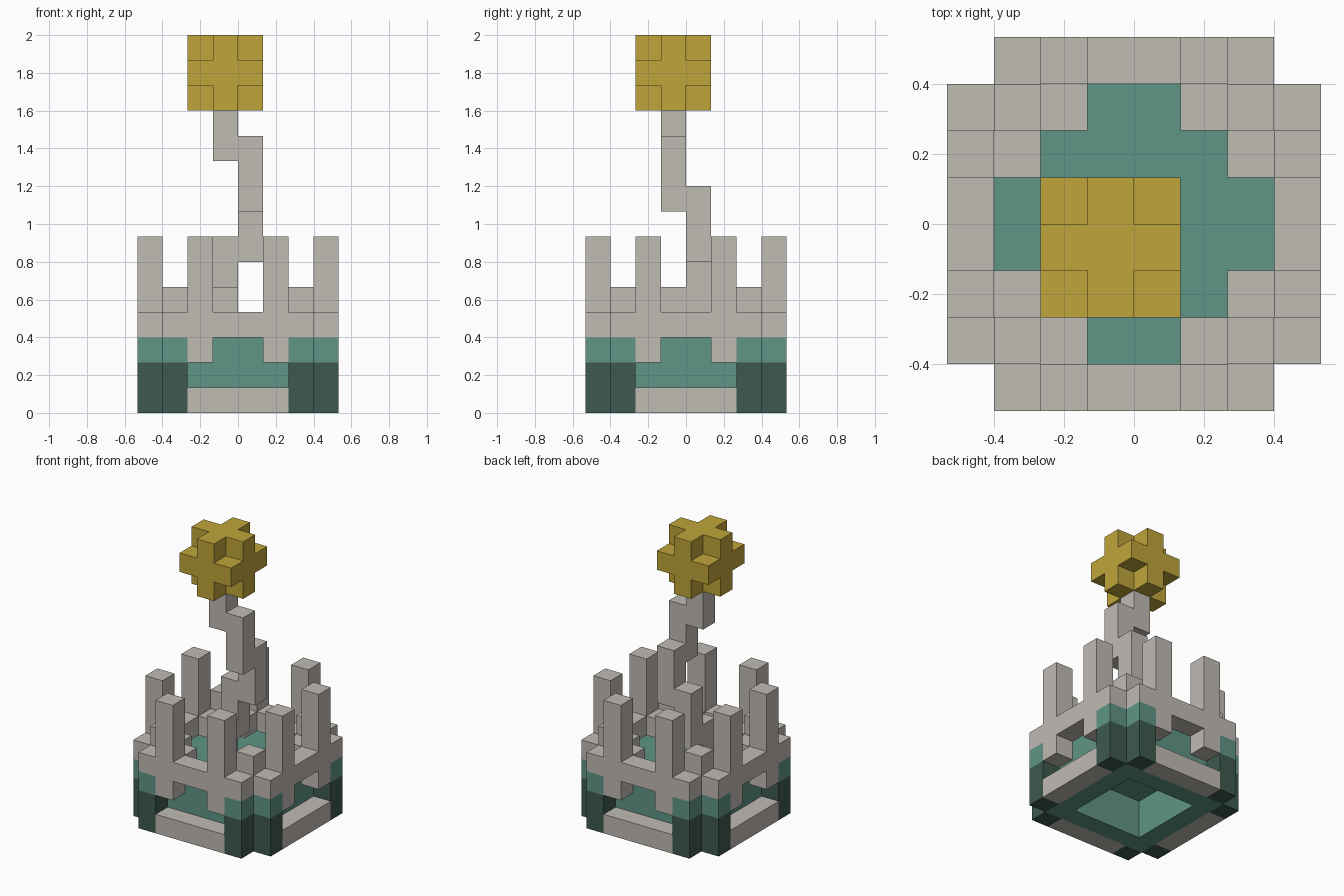
import bpy, bmesh
from mathutils import Vector

U = 2 / 15  # edge length of one block

cube = bpy.data.objects.get("Cube")
if cube:
    bpy.data.objects.remove(cube, do_unlink=True)


def material(name, rgb):
    m = bpy.data.materials.new(name)
    m.use_nodes = True
    m.diffuse_color = (*rgb, 1)
    m.node_tree.nodes["Principled BSDF"].inputs["Base Color"].default_value = (*rgb, 1)
    return m


STONE = material("pale stone", (0.53, 0.495, 0.455))
TEAL = material("teal", (0.116, 0.30, 0.238))
DARK = material("dark teal", (0.046, 0.10, 0.077))
GOLD = material("gold", (0.53, 0.377, 0.043))

parts = {}


def box(part, mat, x, y, z):
    """Fill a range of grid blocks; each range is (start, end)."""
    cells = parts.setdefault(part, (mat, set()))[1]
    cells.update((i, j, k) for i in range(*x) for j in range(*y) for k in range(*z))


def ring(part, mat, a, b, z):
    """Fill the blocks at distance a and b from the axes, in all quadrants and both ways round."""
    for p, q in {(a, b), (b, a)}:
        for i in (p - 1, -p):
            for j in (q - 1, -q):
                box(part, mat, (i, i + 1), (j, j + 1), z)


# Corner pillars with lighter caps
ring("corner_pillars", DARK, 4, 3, (0, 2))
ring("pillar_caps", TEAL, 4, 3, (2, 3))

# Sills and window brackets between the pillars
for n in (1, 2):
    ring("window_sills", STONE, 4, n, (0, 1))
ring("window_brackets", STONE, 4, 2, (2, 3))

# Basin walls and floor, hollow underneath
for n in (1, 2, 3):
    ring("basin_walls", TEAL, 3, n, (0, 3))
box("basin_floor", TEAL, (-2, 2), (-2, 2), (2, 3))

# Stone rim with filled inner corners
for n in (1, 2, 3):
    ring("rim", STONE, 4, n, (3, 4))
for n in (2, 3):
    ring("rim", STONE, 3, n, (3, 4))

# Tall posts and short corner stubs
ring("rim_posts", STONE, 4, 2, (4, 7))
ring("corner_stubs", STONE, 3, 3, (4, 5))

# Winding stem, stepping around the centre as it climbs
for i, j, low, high in ((-1, -1, 3, 5), (-1, 0, 4, 7), (0, 0, 6, 9), (0, -1, 8, 11), (-1, -1, 10, 12)):
    box("winding_stem", STONE, (i, i + 1), (j, j + 1), (low, high))

# Gold ball: a cube without its eight corners
box("gold_ball", GOLD, (-2, 1), (-2, 1), (12, 15))
ball = parts["gold_ball"][1]
ball -= {(i, j, k) for i in (-2, 0) for j in (-2, 0) for k in (12, 14)}

# Build every part, keeping only the exposed block faces
filled = set().union(*(cells for _, cells in parts.values()))
for name, (mat, cells) in parts.items():
    bm = bmesh.new()
    for cell in sorted(cells):
        for axis in range(3):
            for side in (0, 1):
                near = list(cell)
                near[axis] += 2 * side - 1
                if tuple(near) in filled:
                    continue
                s, t = (axis + 1) % 3, (axis + 2) % 3
                corners = []
                for ds, dt in ((0, 0), (1, 0), (1, 1), (0, 1)):
                    p = Vector(cell)
                    p[axis] += side
                    p[s] += ds
                    p[t] += dt
                    corners.append(bm.verts.new(p * U))
                bm.faces.new(corners if side else corners[::-1])
    bmesh.ops.remove_doubles(bm, verts=bm.verts, dist=U / 100)
    mesh = bpy.data.meshes.new(name)
    bm.to_mesh(mesh)
    bm.free()
    mesh.materials.append(mat)
    bpy.context.scene.collection.objects.link(bpy.data.objects.new(name, mesh))
